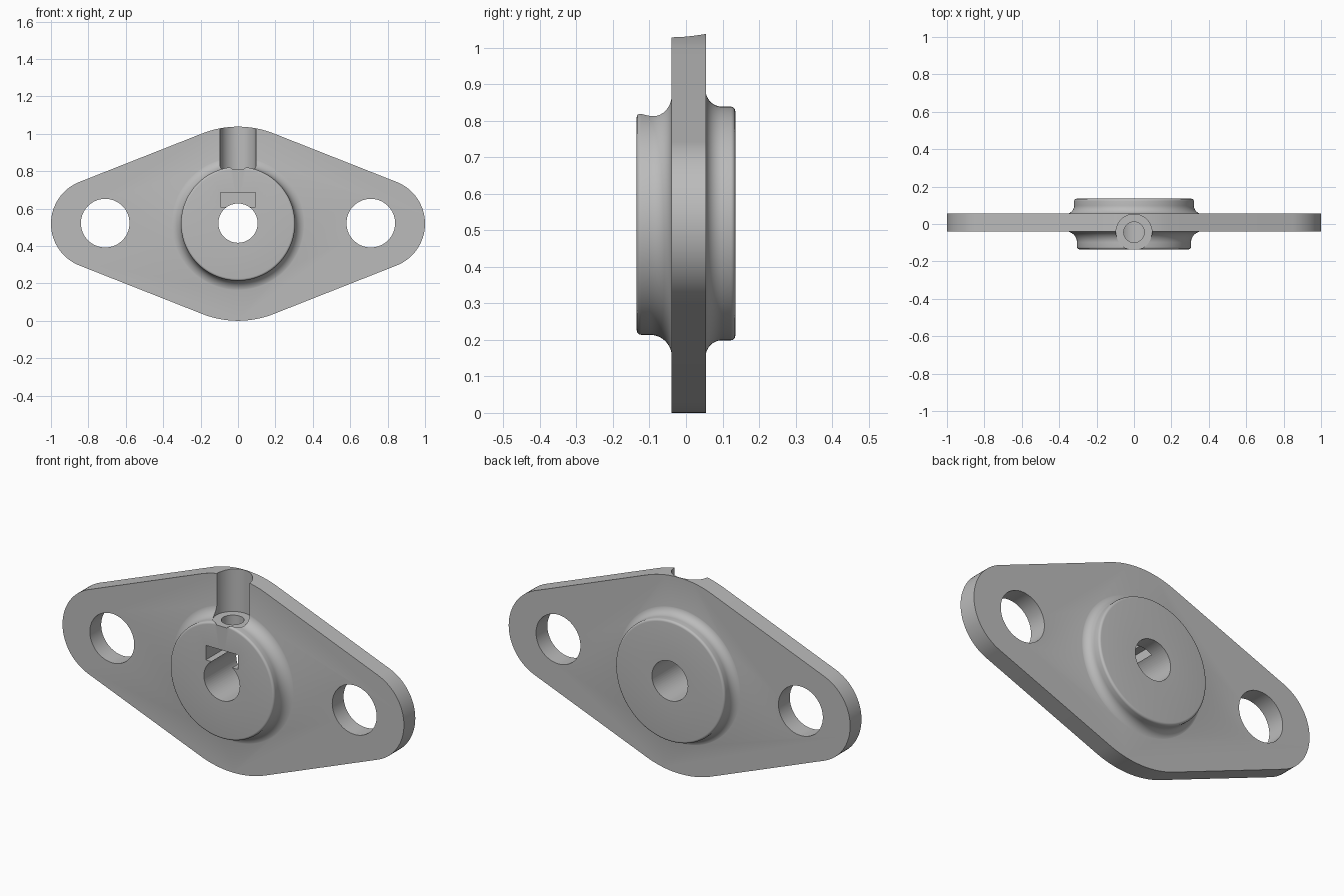
import bpy, bmesh
from math import pi, sin, cos, acos, radians
from mathutils import Matrix, Vector

if "Cube" in bpy.data.objects:
    bpy.data.objects.remove(bpy.data.objects["Cube"])

CZ = 0.519                        # height of the bore axis
Y_FRONT, Y_BACK = -0.04, 0.055    # plate faces
HUB_Y = 0.135                     # hub half depth
NUT_Y = -0.044                    # set screw axis


def arc(cx, cy, r, start, end, steps):
    return [(cx + r * cos(start + (end - start) * i / steps),
             cy + r * sin(start + (end - start) * i / steps)) for i in range(steps + 1)]


def finish(bm, name):
    bmesh.ops.remove_doubles(bm, verts=bm.verts, dist=1e-5)
    bmesh.ops.recalc_face_normals(bm, faces=bm.faces)
    mesh = bpy.data.meshes.new(name)
    bm.to_mesh(mesh)
    bm.free()
    obj = bpy.data.objects.new(name, mesh)
    bpy.context.collection.objects.link(obj)
    return obj


def extrude_plate(name, outline, y0, y1):
    bm = bmesh.new()
    face = bm.faces.new([bm.verts.new((x, y0, z)) for x, z in outline])
    grown = bmesh.ops.extrude_face_region(bm, geom=[face])["geom"]
    bmesh.ops.translate(bm, vec=(0, y1 - y0, 0),
                        verts=[v for v in grown if isinstance(v, bmesh.types.BMVert)])
    return finish(bm, name)


def lathe(name, profile, steps=128):
    # profile of (radius, y), turned about the bore axis
    bm = bmesh.new()
    verts = [bm.verts.new((r, y, CZ)) for r, y in profile]
    edges = [bm.edges.new(pair) for pair in zip(verts, verts[1:])]
    bmesh.ops.spin(bm, geom=verts + edges, cent=(0, 0, CZ), axis=(0, 1, 0),
                   angle=2 * pi, steps=steps, use_merge=True)
    return finish(bm, name)


def cylinder(name, centre, radius, depth, along_y=False, segments=64):
    turn = Matrix.Rotation(pi / 2, 4, 'X') if along_y else Matrix()
    bm = bmesh.new()
    bmesh.ops.create_cone(bm, cap_ends=True, segments=segments, radius1=radius,
                          radius2=radius, depth=depth,
                          matrix=Matrix.Translation(centre) @ turn)
    return finish(bm, name)


def box(name, low, high):
    low, high = Vector(low), Vector(high)
    bm = bmesh.new()
    bmesh.ops.create_cube(bm, size=1, matrix=Matrix.Translation((low + high) / 2)
                          @ Matrix.Diagonal((*(high - low), 1)))
    return finish(bm, name)


def combine(target, other, operation):
    mod = target.modifiers.new(operation.lower(), 'BOOLEAN')
    mod.operation, mod.solver, mod.object = operation, 'EXACT', other
    bpy.context.view_layer.objects.active = target
    bpy.ops.object.modifier_apply(modifier=mod.name)
    bpy.data.objects.remove(other)


# Diamond plate: a large middle arc joined by tangents to two rounded ends
MID_R, END_R = CZ, 0.24
END_X = 1 - END_R
tangent = acos((MID_R - END_R) / END_X)
outline = (arc(END_X, CZ, END_R, -tangent, tangent, 32)
           + arc(0, CZ, MID_R, tangent, pi - tangent, 24)
           + arc(-END_X, CZ, END_R, pi - tangent, pi + tangent, 32)
           + arc(0, CZ, MID_R, pi + tangent, 2 * pi - tangent, 24))
flange = extrude_plate("flange_bearing_plate", outline, Y_FRONT, Y_BACK)


# Hub with softened rims and a concave fillet where it meets the plate
def hub_side(face_r, fillet, plate_y, sign):
    rim, sink = 0.012, 0.001
    pts = [(0, sign * HUB_Y)]
    pts += [(r, sign * y) for r, y in arc(face_r - rim, HUB_Y - rim, rim, pi / 2, 0, 5)]
    pts += [(r, sign * (y - sink)) for r, y in
            arc(face_r + fillet, abs(plate_y) + fillet, fillet, pi, 1.5 * pi, 12)]
    return pts


hub = lathe("hub", hub_side(0.305, 0.06, Y_FRONT, -1)
            + hub_side(0.32, 0.045, Y_BACK, 1)[::-1])
combine(flange, hub, 'UNION')

# Bore and mounting holes
combine(flange, cylinder("bore_cutter", (0, 0, CZ + 0.003), 0.105, 1, True), 'DIFFERENCE')
for side in (-1, 1):
    combine(flange, cylinder("bolt_cutter", (side * 0.71, 0, CZ + 0.003), 0.13, 1, True),
            'DIFFERENCE')

# Screw channel from the top, its small screw hole, and the nut pocket
combine(flange, cylinder("channel_cutter", (0, NUT_Y, 1.01), 0.096, 0.4), 'DIFFERENCE')
combine(flange, cylinder("screw_cutter", (0, NUT_Y, 0.73), 0.055, 0.34, False, 48), 'DIFFERENCE')
combine(flange, box("pocket_cutter", (-0.094, -0.3, 0.608), (0.094, 0.052, 0.685)),
        'DIFFERENCE')

# Plain grey finish
grey = bpy.data.materials.new("light_grey")
grey.use_nodes = True
colour = (0.5, 0.5, 0.5, 1)
grey.diffuse_color = colour
grey.node_tree.nodes["Principled BSDF"].inputs["Base Color"].default_value = colour
flange.data.materials.clear()
flange.data.materials.append(grey)

bpy.ops.object.select_all(action='DESELECT')
flange.select_set(True)
bpy.context.view_layer.objects.active = flange
bpy.ops.object.shade_smooth_by_angle(angle=radians(30))
